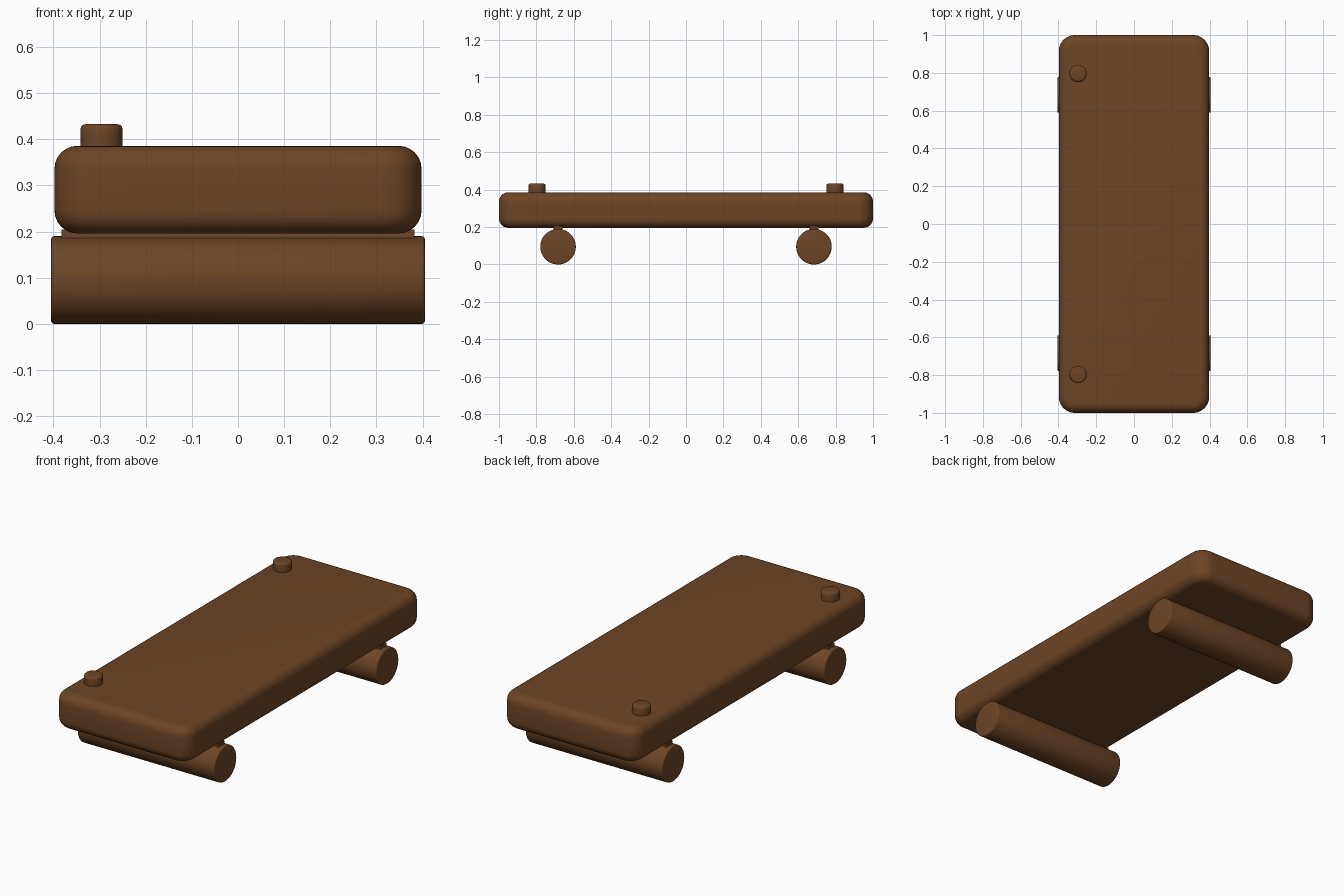
import bpy, bmesh, math
from mathutils import Matrix

if "Cube" in bpy.data.objects:
    bpy.data.objects.remove(bpy.data.objects["Cube"])

brown = bpy.data.materials.new("dark_brown_wood")
brown.diffuse_color = (0.15, 0.06, 0.02, 1)
brown.use_nodes = True
brown.node_tree.nodes["Principled BSDF"].inputs["Base Color"].default_value = brown.diffuse_color


def finish(bm, name):
    me = bpy.data.meshes.new(name)
    bmesh.ops.recalc_face_normals(bm, faces=bm.faces)
    bm.to_mesh(me)
    bm.free()
    ob = bpy.data.objects.new(name, me)
    bpy.context.collection.objects.link(ob)
    me.materials.append(brown)
    bpy.ops.object.select_all(action='DESELECT')
    bpy.context.view_layer.objects.active = ob
    ob.select_set(True)
    bpy.ops.object.shade_smooth_by_angle(angle=math.radians(35))
    return ob


def box(size, loc):
    bm = bmesh.new()
    m = Matrix.Translation(loc) @ Matrix.Diagonal((*size, 1))
    bmesh.ops.create_cube(bm, size=1, matrix=m)
    return bm


def cylinder(name, r, length, loc, axis, bevel):
    bm = bmesh.new()
    rot = Matrix.Rotation(math.pi / 2, 4, 'Y') if axis == 'X' else Matrix()
    bmesh.ops.create_cone(bm, cap_ends=True, segments=48, radius1=r, radius2=r,
                          depth=length, matrix=Matrix.Translation(loc) @ rot)
    rims = [e for e in bm.edges if any(len(f.verts) > 4 for f in e.link_faces)]
    bmesh.ops.bevel(bm, geom=rims, offset=bevel, segments=3, profile=0.5, affect='EDGES')
    return finish(bm, name)


# Deck: rounded plan corners, then rounded top and bottom rims
bm = box((0.796, 2.0, 0.19), (0, 0, 0.291))
upright = [e for e in bm.edges if abs(e.verts[0].co.z - e.verts[1].co.z) > 0.1]
bmesh.ops.bevel(bm, geom=upright, offset=0.085, segments=10, profile=0.5, affect='EDGES')
rims = [e for e in bm.edges if abs(e.verts[0].co.z - e.verts[1].co.z) < 0.01]
bmesh.ops.bevel(bm, geom=rims, offset=0.05, segments=6, profile=0.5, affect='EDGES')
finish(bm, "deck")

for side, y in (("front", -1), ("back", 1)):
    # Long rollers under the deck
    cylinder(side + "_roller", 0.095, 0.81, (0, 0.684 * y, 0.095), 'X', 0.006)
    # Thin mounts joining rollers to deck
    finish(box((0.765, 0.05, 0.03), (0, 0.684 * y, 0.19)), side + "_mount")
    # Pegs on the left of the deck
    cylinder(side + "_peg", 0.046, 0.073, (-0.296, 0.797 * y, 0.3965), 'Z', 0.012)
